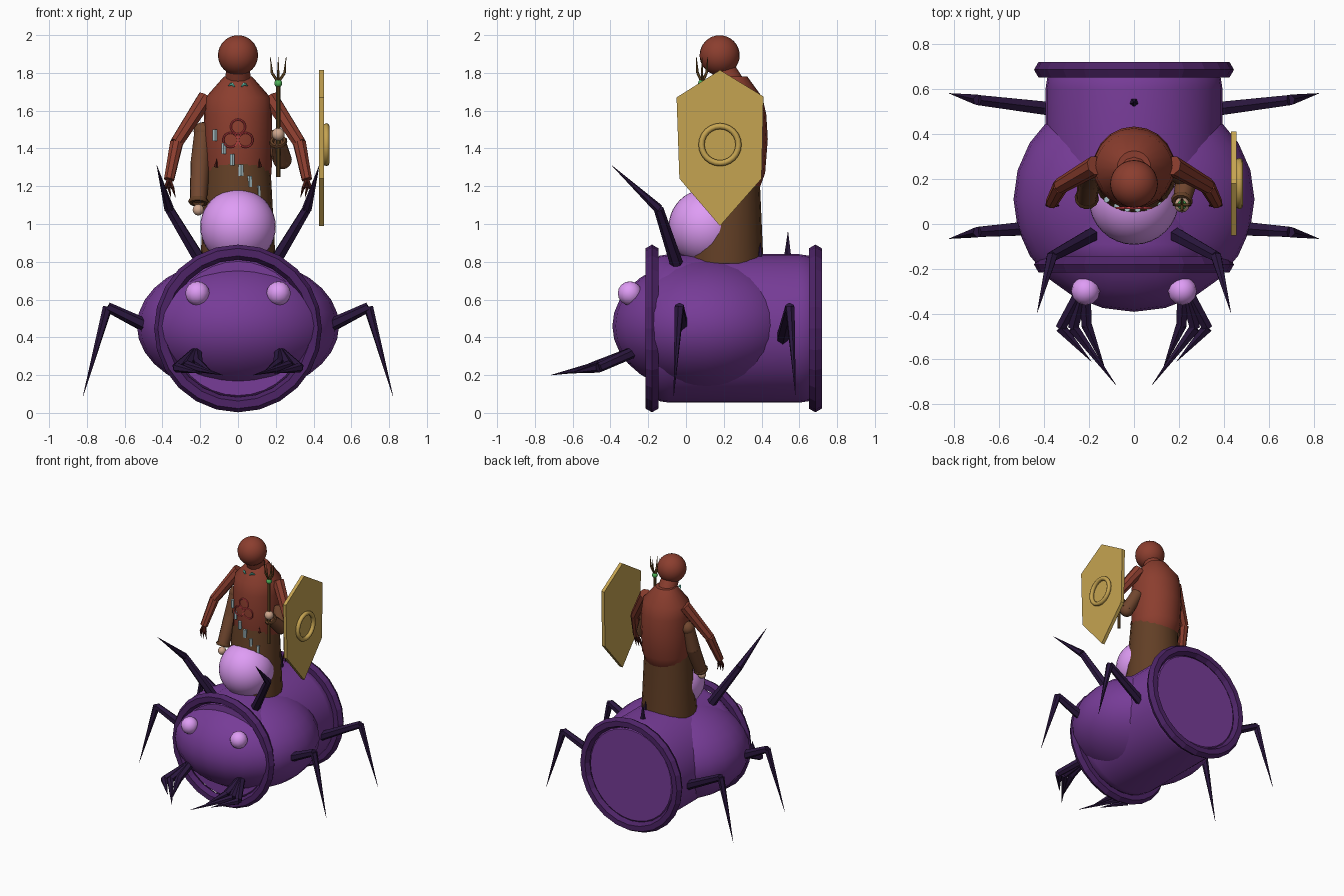
import bpy, bmesh
from math import pi, cos, sin
from mathutils import Vector, Matrix

if "Cube" in bpy.data.objects:
    bpy.data.objects.remove(bpy.data.objects["Cube"])


def mat(name, r, g, b):
    m = bpy.data.materials.new(name)
    m.diffuse_color = (*[(c / 255) ** 2.2 for c in (r, g, b)], 1)
    m.use_nodes = True
    m.node_tree.nodes["Principled BSDF"].inputs["Base Color"].default_value = m.diffuse_color
    return m


PURPLE = mat("purple", 118, 62, 150)
RIM = mat("rim_purple", 78, 40, 102)
DARK = mat("dark_chitin", 46, 29, 64)
LILAC = mat("lilac", 222, 155, 245)
RED = mat("red_brown", 138, 64, 50)
BROWN = mat("brown", 98, 65, 42)
SLEEVE = mat("sleeve", 112, 72, 50)
SKIN = mat("skin", 205, 165, 140)
GOLD = mat("gold", 196, 162, 82)
WOOD = mat("wood", 110, 82, 45)
GREEN = mat("green", 80, 180, 90)
TEAL = mat("teal", 110, 215, 190)
CRYSTAL = mat("crystal", 165, 190, 195)
RUNE = mat("rune_red", 205, 70, 75)
TEAR = mat("dark_red", 70, 30, 25)


def make(name, bm, material, smooth=None):
    bmesh.ops.recalc_face_normals(bm, faces=bm.faces)
    me = bpy.data.meshes.new(name)
    bm.to_mesh(me)
    bm.free()
    me.materials.append(material)
    ob = bpy.data.objects.new(name, me)
    bpy.context.collection.objects.link(ob)
    if smooth:
        bpy.ops.object.select_all(action='DESELECT')
        bpy.context.view_layer.objects.active = ob
        ob.select_set(True)
        bpy.ops.object.shade_smooth_by_angle(angle=smooth * pi / 180)
    return ob


def ball(name, c, r, material, u=20, v=14):
    r = r if isinstance(r, tuple) else (r, r, r)
    bm = bmesh.new()
    bmesh.ops.create_uvsphere(bm, u_segments=u, v_segments=v, radius=1,
                              matrix=Matrix.Translation(c) @ Matrix.Diagonal((*r, 1)))
    return make(name, bm, material, 80)


def limb(name, paths, material, sides=6, smooth=None):
    """Tapered segments; each path is a list of (point, radius at start, radius at end)."""
    bm = bmesh.new()
    for path in paths:
        for (a, r1, r2), nxt in zip(path, path[1:]):
            a, b = Vector(a), Vector(nxt[0])
            rot = (b - a).to_track_quat('Z', 'Y').to_matrix().to_4x4()
            bmesh.ops.create_cone(bm, cap_ends=True, segments=sides, radius1=r1, radius2=r2,
                                  depth=(b - a).length,
                                  matrix=Matrix.Translation((a + b) / 2) @ rot)
    return make(name, bm, material, smooth)


def ring(name, c, axis, R, r, material, n=24, k=6, smooth=None):
    bm = bmesh.new()
    q = Vector(axis).to_track_quat('Z', 'Y')
    g = [[bm.verts.new(Vector(c) + q @ Vector(((R + r * cos(2 * pi * j / k)) * cos(2 * pi * i / n),
                                               (R + r * cos(2 * pi * j / k)) * sin(2 * pi * i / n),
                                               r * sin(2 * pi * j / k))))
          for j in range(k)] for i in range(n)]
    for i in range(n):
        for j in range(k):
            i2, j2 = (i + 1) % n, (j + 1) % k
            bm.faces.new((g[i][j], g[i2][j], g[i2][j2], g[i][j2]))
    return make(name, bm, material, smooth)


def loft(name, sections, material, n=24, along='z', smooth=35):
    """Elliptic sections (position, centre on the other axis, rx, r2), capped at the ends."""
    bm, rings = bmesh.new(), []
    for p, c, rx, r2 in sections:
        row = []
        for i in range(n):
            x, t = rx * cos(2 * pi * i / n), c + r2 * sin(2 * pi * i / n)
            row.append(bm.verts.new((x, t, p) if along == 'z' else (x, p, t)))
        rings.append(row)
    for a, b in zip(rings, rings[1:]):
        for i in range(n):
            bm.faces.new((a[i], a[(i + 1) % n], b[(i + 1) % n], b[i]))
    bm.faces.new(rings[0])
    bm.faces.new(rings[-1])
    return make(name, bm, material, smooth)


# barrel body, rims and bulging belly
Z = 0.447
loft("barrel", [(-0.18, Z, .355, .355), (-0.14, Z, .385, .385), (-0.09, Z, .393, .393),
                (0.6, Z, .393, .393), (0.65, Z, .385, .385), (0.69, Z, .355, .355)],
     PURPLE, 32, 'y')
for nm, y in (("front_rim", -0.18), ("back_rim", 0.685)):
    ring(nm, (0, y, Z), (0, 1, 0), 0.404, 0.04, RIM, 24, 6)
ball("belly", (0, 0.11, 0.46), (0.535, 0.5, 0.36), PURPLE, 24, 16)
ball("orb", (0, 0.108, 0.985), 0.2, LILAC, 32, 20)

for s, side in ((-1, "left"), (1, "right")):
    def P(x, y, z):
        return (s * x, y, z)
    ball(side + "_eye", P(.215, -.297, .633), .064, LILAC, 12, 8)
    # walking legs and raised front spikes
    limb(side + "_front_leg", [[(P(.48, -.02, .46), .035, .026), (P(.69, -.035, .56), .026, .001),
                                (P(.82, -.065, .09), 0, 0)]], DARK)
    limb(side + "_back_leg", [[(P(.36, .51, .39), .035, .026), (P(.69, .55, .56), .026, .001),
                               (P(.82, .58, .09), 0, 0)]], DARK)
    limb(side + "_raised_leg", [[(P(.19, -.05, .79), .035, .026), (P(.365, -.145, 1.08), .026, .001),
                                 (P(.43, -.393, 1.31), 0, 0)]], DARK)
    # mouth claws
    limb(side + "_mouth_claws",
         [[(P(.22, -.27, .325), .03, .026), (P(x, y, z), .027, .001), (P(*tip), 0, 0)]
          for x, y, z, tip in ((.325, -.46, .24, (.19, -.61, .21)),
                               (.27, -.46, .25, (.08, -.715, .2)),
                               (.21, -.45, .26, (.13, -.64, .21)))], DARK)
    # upper red arms with clawed hands
    limb(side + "_red_arm", [[(P(.17, .26, 1.67), .045, .036), (P(.325, .17, 1.43), .036, .028),
                              (P(.365, .095, 1.235), 0, 0)]], RED, 8)
    limb(side + "_red_hand", [[(P(.365, .1, 1.24), .012, .01), (P(.365 + d, .085, 1.19), .009, .001),
                               (P(.355 + d * 1.2, .08, 1.14), 0, 0)]
                              for d in (-.02, 0, .02)], TEAR, 5)
    # face marks and robe tears
    limb(side + "_face_mark", [[(P(.018, .118, 1.728), .004, .009), (P(.034, .125, 1.742), .009, .003),
                                (P(.05, .14, 1.732), 0, 0)]], TEAL, 5)
    limb(side + "_tear", [[(P(.115, .11, 1.30), .013, .001), (P(.112, .11, 1.35), 0, 0)]], TEAR, 4)

# back spikes
limb("back_spike", [[((0, .54, .82), .022, .001), ((0, .54, .96), 0, 0)]], DARK, 5)
limb("robe_spike", [[((.08, .39, .82), .018, .001), ((.08, .395, .9), 0, 0)]], DARK, 5)

# rider
loft("robe", [(.79, .21, .2, .2), (1.25, .225, .175, .165), (1.45, .24, .15, .15)], BROWN, 20)
loft("torso", [(1.14, .24, .10, .1), (1.19, .24, .155, .15), (1.27, .245, .178, .174),
               (1.45, .25, .182, .183), (1.58, .25, .18, .175), (1.67, .25, .172, .155),
               (1.78, .25, .075, .075)], RED, 20, smooth=40)
limb("neck", [[((0, .24, 1.74), .07, .06), ((0, .18, 1.85), 0, 0)]], RED, 12, 40)
ball("head", (0, .178, 1.893), .106, RED, 24, 16)

# lower sleeved arms
limb("left_sleeve", [[((-.185, .24, 1.5), .045, .052), ((-.2, .2, 1.32), .052, .045),
                      ((-.21, .115, 1.12), 0, 0)]], SLEEVE, 12, 40)
ball("left_shoulder", (-.185, .24, 1.49), .05, SLEEVE, 12, 8)
ball("left_elbow", (-.2, .2, 1.32), .052, SLEEVE, 12, 8)
ring("left_cuff", (-.21, .115, 1.12), (-.01, -.085, -.2), .04, .014, BROWN, 12, 6, 60)
ball("left_hand", (-.21, .1, 1.075), .03, SKIN, 12, 8)
limb("right_sleeve", [[((.175, .25, 1.48), .045, .05), ((.235, .2, 1.34), .05, .04),
                       ((.213, .105, 1.435), 0, 0)]], SLEEVE, 12, 40)
ball("right_elbow", (.235, .2, 1.34), .05, SLEEVE, 12, 8)
ring("right_cuff", (.213, .105, 1.435), (-.02, -.095, .1), .036, .013, BROWN, 12, 6, 60)
ball("right_hand", (.213, .085, 1.475), .034, SKIN, 12, 8)

# forked staff
sx, sy = .213, .085
limb("staff", [[((sx, sy, 1.25), .011, .011), ((sx, sy, 1.76), 0, 0)]], WOOD, 8, 40)
limb("staff_prongs", [[((sx, sy, 1.75), .008, .007), ((sx + dx * .8, sy + dy * .8, 1.8), .007, .001),
                       ((sx + dx, sy + dy, 1.885), 0, 0)]
                      for dx, dy in ((-.042, 0), (.042, 0), (0, -.03), (0, .03))], WOOD, 6)
ball("staff_gem", (sx, sy, 1.745), .021, GREEN, 12, 8)

# shield: pointed plate with a raised boss ring
bm = bmesh.new()
outline = [(.18, 1.815), (.41, 1.675), (.4, 1.24), (.18, .99), (-.035, 1.24), (-.05, 1.67)]
face = bm.faces.new([bm.verts.new((.43, y, z)) for y, z in outline])
ext = bmesh.ops.extrude_face_region(bm, geom=[face])
bmesh.ops.translate(bm, vec=(.026, 0, 0), verts=[v for v in ext['geom'] if isinstance(v, bmesh.types.BMVert)])
make("shield", bm, GOLD)
ring("shield_ring", (.468, .18, 1.42), (1, 0, 0), .098, .016, GOLD, 24, 8, 60)

# chest rune of three rings, and a diagonal row of crystals
for i, (x, z) in enumerate(((0, 1.515), (-.04, 1.445), (.04, 1.445))):
    ring(f"rune_ring_{i}", (x, .072, z), (0, 1, 0), .038, .005, RUNE, 16, 6, 60)
for i in range(6):
    x, z = -.122 + .046 * i, (1.47, 1.4, 1.34, 1.285, 1.225, 1.175)[i]
    y = .25 - .185 * (1 - (x / .19) ** 2) ** .5
    limb(f"crystal_{i}", [[((x, y, z - .03), .014, .014), ((x, y, z + .03), 0, 0)]], CRYSTAL, 6)
